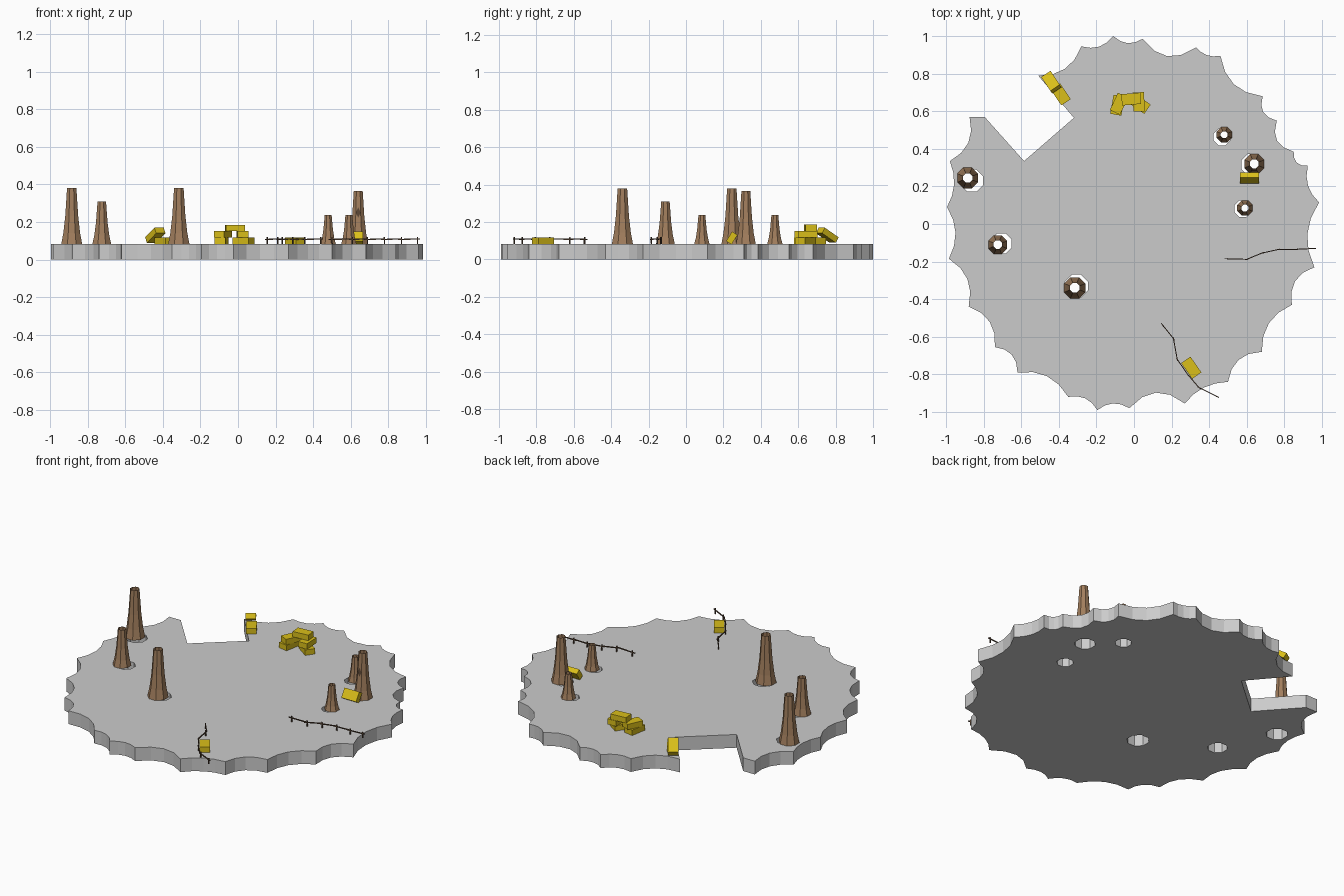
import bpy, bmesh
from math import sin, cos, pi, radians
from mathutils import Vector, Matrix, Euler

if "Cube" in bpy.data.objects:
    bpy.data.objects.remove(bpy.data.objects["Cube"])

TOP = 0.083  # height of the ground surface


def material(name, r, g, b):
    mat = bpy.data.materials.new(name)
    mat.use_nodes = True
    mat.diffuse_color = (r, g, b, 1)
    mat.node_tree.nodes["Principled BSDF"].inputs["Base Color"].default_value = (r, g, b, 1)
    return mat


GREY = material("ground grey", 0.6, 0.6, 0.6)
BARK = material("bark brown", 0.36, 0.21, 0.11)
STRAW = material("straw yellow", 0.70, 0.52, 0.01)
WOOD = material("dark fence wood", 0.10, 0.06, 0.035)


def add_object(name, data, mat):
    obj = bpy.data.objects.new(name, data)
    data.materials.append(mat)
    bpy.context.collection.objects.link(obj)
    return obj


def finish(name, bm, mat):
    mesh = bpy.data.meshes.new(name)
    bm.to_mesh(mesh)
    bm.free()
    return add_object(name, mesh, mat)


def add_box(bm, size, matrix):
    bmesh.ops.create_cube(bm, size=1, matrix=matrix @ Matrix.Diagonal((*size, 1)))


# Trunks: x, y, height, base radius, then the offset of the ground hole
trunks = [
    (-0.885, 0.245, 0.297, 0.060, 0.022, -0.014),
    (-0.725, -0.11, 0.227, 0.054, 0.020, 0.006),
    (-0.315, -0.34, 0.297, 0.061, 0.009, 0.010),
    (0.48, 0.475, 0.154, 0.044, -0.012, -0.012),
    (0.59, 0.085, 0.154, 0.044, -0.012, -0.004),
    (0.64, 0.32, 0.282, 0.057, -0.012, -0.004),
]

# Ground outline: tips going clockwise, with the depth of the scallop that follows
tips = [
    (-.11, 1, .03), (.045, .985, .07), (.33, .94, .02), (.46, .895, .06),
    (.685, .68, .04), (.76, .55, .05), (.85, .385, .03), (.925, .31, .03),
    (.985, .115, .05), (.96, -.23, .05), (.84, -.43, .05), (.68, -.68, .05),
    (.5, -.84, .03), (.27, -.955, .07), (-.025, -.98, .03), (-.195, -.99, .03),
    (-.35, -.92, .05), (-.62, -.79, .04), (-.74, -.655, .05), (-.88, -.44, .05),
    (-.985, -.185, .04), (-.995, .09, .03), (-.98, .335, .05), (-.875, .57, 0),
    (-.795, .57, 0), (-.585, .335, 0), (-.32, .565, 0), (-.51, .79, .05),
    (-.28, .945, .03),
]
outline = []
for i, (x, y, depth) in enumerate(tips):
    a, b = Vector((x, y)), Vector(tips[(i + 1) % len(tips)][:2])
    d = (b - a).normalized()
    inward = Vector((d.y, -d.x))
    steps = 4 if depth else 1
    for k in range(steps):
        t = k / steps
        outline.append(a.lerp(b, t) + inward * depth * 4 * t * (1 - t))


# Ground slab: filled outline with octagonal holes, extruded
def add_loop(curve, points):
    spline = curve.splines.new("POLY")
    spline.points.add(len(points) - 1)
    for p, co in zip(spline.points, points):
        p.co = (co[0], co[1], 0, 1)
    spline.use_cyclic_u = True


def ring(x, y, radius, n=8):
    return [(x + radius * cos(2 * pi * (k + .5) / n), y + radius * sin(2 * pi * (k + .5) / n))
            for k in range(n)]


curve = bpy.data.curves.new("ground_outline", "CURVE")
curve.dimensions = "2D"
curve.fill_mode = "BOTH"
curve.extrude = TOP / 2
add_loop(curve, outline)
for x, y, h, r, ox, oy in trunks:
    add_loop(curve, ring(x + ox, y + oy, r + 0.004))
temp = bpy.data.objects.new("ground_outline", curve)
bpy.context.collection.objects.link(temp)
bpy.context.view_layer.update()
mesh = bpy.data.meshes.new_from_object(temp.evaluated_get(bpy.context.evaluated_depsgraph_get()))
bpy.data.objects.remove(temp)
mesh.materials.clear()
mesh.transform(Matrix.Translation((0, 0, TOP / 2)))
mesh.shade_flat()
add_object("ground", mesh, GREY)

# Trunks: hollow flared octagonal tubes
flare = [(0, 1), (.2, .8), (.5, .62), (1, .45)]
for i, (x, y, h, r, ox, oy) in enumerate(trunks):
    bm = bmesh.new()
    rings = [[bm.verts.new((px, py, TOP + t * h)) for px, py in ring(x, y, r * s)]
             for t, s in flare]
    for low, high in zip(rings, rings[1:]):
        for k in range(8):
            n = (k + 1) % 8
            bm.faces.new((low[k], low[n], high[n], high[k]))
    finish(f"trunk_{i + 1}", bm, BARK)

# Knot: small diamond plate on the front of the last trunk
x, y, h, r = trunks[-1][:4]
bm = bmesh.new()
bmesh.ops.create_circle(bm, cap_ends=True, segments=4, radius=1,
                        matrix=Matrix.Translation((x, y - r * .59, TOP + h * .59))
                        @ Euler((radians(85), 0, 0)).to_matrix().to_4x4()
                        @ Matrix.Diagonal((.013, .027, 1, 1)))
finish("trunk_knot", bm, WOOD)

# Straw bales: x, y, height of centre above ground, pitch about x, pitch about y, turn
BALE = (0.102, 0.06, 0.034)
bales = [
    (-.088, .632, .017, 0, 0, 80), (.03, .64, .017, 0, 0, -35),
    (-.08, .640, .051, 0, 0, 65), (.025, .65, .051, 0, 0, 92),
    (-.015, .665, .085, 0, 0, 5),
    (-.39, .69, .017, 0, 0, -56), (-.44, .755, .046, 0, -30, -56),
    (.305, -.765, .017, 0, 0, -55),
    (.615, .245, .031, 58, 0, 0),
]
for i, (x, y, z, rx, ry, rz) in enumerate(bales):
    bm = bmesh.new()
    turn = Euler((radians(rx), radians(ry), radians(rz))).to_matrix().to_4x4()
    add_box(bm, BALE, Matrix.Translation((x, y, TOP + z)) @ turn)
    finish(f"straw_bale_{i + 1}", bm, STRAW)

# Fences: thin rails between short posts
fences = {
    "side_fence": [(.49, -.185), (.6, -.188), (.68, -.155), (.77, -.135), (.86, -.135), (.96, -.13)],
    "front_fence": [(.15, -.535), (.21, -.61), (.23, -.72), (.285, -.8), (.345, -.87), (.445, -.92)],
}
for name, path in fences.items():
    bm = bmesh.new()
    for i, (a, b) in enumerate(zip(path, path[1:])):
        a, b = Vector((*a, TOP + .024)), Vector((*b, TOP + .026))
        d = b - a
        turn = d.to_track_quat("X", "Z").to_matrix().to_4x4()
        add_box(bm, (d.length + .016, .005, .006), Matrix.Translation((a + b) / 2) @ turn)
        post = a.lerp(b, .1)
        post.z = TOP + .018
        add_box(bm, (.006, .006, .036), Matrix.Translation(post) @ turn)
    end = a.lerp(b, .95)
    end.z = TOP + .018
    add_box(bm, (.006, .006, .036), Matrix.Translation(end) @ turn)
    finish(name, bm, WOOD)
